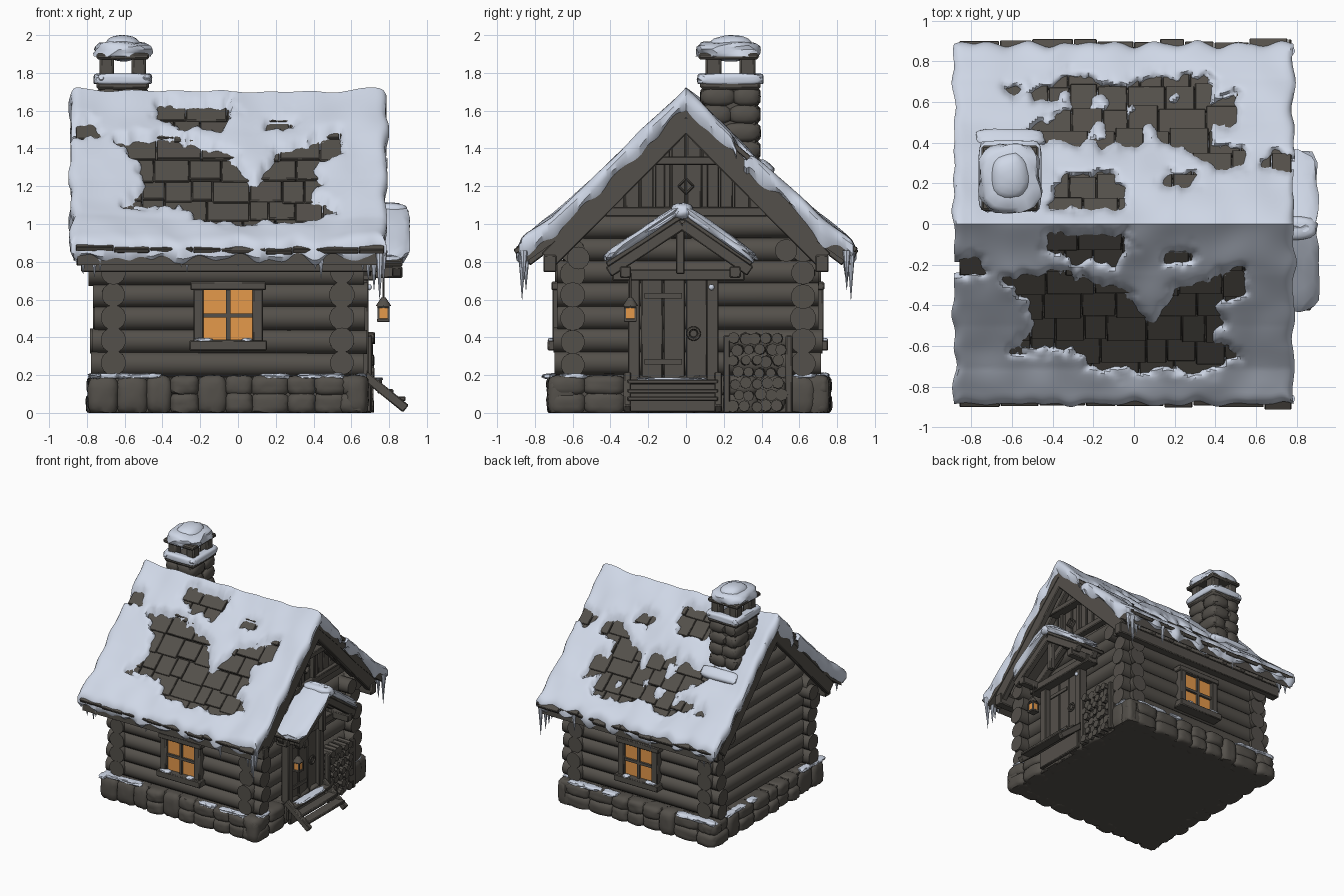
import bpy, bmesh, math, random
from mathutils import Vector, Matrix, noise

if "Cube" in bpy.data.objects:
    bpy.data.objects.remove(bpy.data.objects["Cube"])
random.seed(7)
R = random.uniform

def material(name, col):
    m = bpy.data.materials.new(name)
    m.diffuse_color = (*col, 1)
    m.use_nodes = True
    m.node_tree.nodes["Principled BSDF"].inputs["Base Color"].default_value = m.diffuse_color
    return m
WOOD = material("weathered brown", (0.088, 0.080, 0.069))
SNOW = material("snow", (0.66, 0.72, 0.84))
AMBER = material("amber glow", (0.78, 0.32, 0.07))

def finish(name, bm, mat):
    bmesh.ops.recalc_face_normals(bm, faces=bm.faces[:])
    me = bpy.data.meshes.new(name)
    bm.to_mesh(me); bm.free()
    me.materials.append(mat)
    bpy.context.collection.objects.link(bpy.data.objects.new(name, me))

def box(bm, c, s, ang=0, axis='X', bev=0.006):
    m = Matrix.Translation(c) @ Matrix.Rotation(ang, 4, axis) @ Matrix.Diagonal((*s, 1))
    vs = bmesh.ops.create_cube(bm, size=1, matrix=m)['verts']
    if bev:
        bmesh.ops.bevel(bm, geom=list({e for v in vs for e in v.link_edges}), offset=bev,
                        segments=1, profile=0.5, affect='EDGES')

def beam(bm, x, a, b, w, h, bev=0.006):        # sloping beam in the y-z plane
    dy, dz = b[0] - a[0], b[1] - a[1]
    box(bm, (x, (a[0] + b[0]) / 2, (a[1] + b[1]) / 2), (w, math.hypot(dy, dz), h), math.atan2(dz, dy), 'X', bev)

def cyl(bm, p, q, r1, r2=None, seg=14):
    p, q = Vector(p), Vector(q); d = q - p
    m = Matrix.Translation((p + q) / 2) @ d.to_track_quat('Z', 'Y').to_matrix().to_4x4()
    bmesh.ops.create_cone(bm, cap_ends=True, segments=seg, radius1=r1, radius2=r1 if r2 is None else r2,
                          depth=d.length, matrix=m)

def stone(bm, c, s, ang=0, e=4, zmin=-9, lump=0.08, sub=3):   # lumpy rounded block
    seed = Vector((R(0, 50), R(0, 50), 0)); rot = Matrix.Rotation(ang, 3, 'X')
    for v in bmesh.ops.create_icosphere(bm, subdivisions=sub, radius=1)['verts']:
        n = v.co.normalized()
        p = n / sum(abs(k) ** e for k in n) ** (1 / e) * (1 + lump * noise.noise(n * 2 + seed))
        v.co = Vector(c) + rot @ Vector((p.x * s[0], p.y * s[1], p.z * s[2]))
        v.co.z = max(v.co.z, zmin)

def prism(bm, pts, x0, x1):
    a = [bm.verts.new((x0, *p)) for p in pts]; b = [bm.verts.new((x1, *p)) for p in pts]
    bm.faces.new(a); bm.faces.new(b[::-1])
    for i in range(len(a)):
        j = (i + 1) % len(a); bm.faces.new((a[i], b[i], b[j], a[j]))

PROF = [(0, 1.65), (.25, 1.42), (.5, 1.17), (.71, .98), (.95, .81)]
def roof(y, x=0):
    y = abs(y)
    for (a, za), (b, zb) in zip(PROF, PROF[1:]):
        if y <= b: return za + (zb - za) * (y - a) / (b - a) + 0.025 * x * x
    return PROF[-1][1]

# stone foundation
bm = bmesh.new()
box(bm, (-.055, .018, .095), (1.42, 1.40, .19))
def stone_row(place, a, b):
    t = a
    while t < b - .03:
        w = min(R(.12, .22), b - t); c = t + w / 2
        rows = [(.095, .105)] if R(0, 1) < .4 else [(.05, .06), (.145, .055)]
        for z, h in rows:
            p, along_x = place(c)
            s = (w * .54, .075 + R(-.015, .01), h) if along_x else (.075 + R(-.015, .01), w * .54, h)
            stone(bm, (*p, z), s, zmin=0)
        t += w
for y in (-.655, .69): stone_row(lambda c: ((c, y), True), -.79, .68)
for x in (-.72, .61): stone_row(lambda c: ((x, c), False), -.72, .75)
finish("foundation_stones", bm, WOOD)

# inner core of the house
bm = bmesh.new()
prism(bm, [(-.6, .1), (.62, .1), (.62, 1.02), (0, 1.6), (-.6, 1.02)], -.66, .56)
finish("wall_core", bm, WOOD)

# log walls with crossing ends
bm = bmesh.new()
for k in range(6):
    z = .26 + .12 * k
    for y in (-.6, .62):
        cyl(bm, (-.775 + R(-.02, .02), y, z), (.68 + R(-.02, .01), y, z + R(-.006, .006)), R(.062, .07), R(.062, .07))
for x, n in ((.55, 7), (-.66, 11)):
    for k in range(n):
        z = .265 + .12 * k
        h = .66 if z < .9 else (1.6 - z) * .98 - .05
        e = R(.03, .06) if z < .8 else 0
        cyl(bm, (x, .01 - h - e, z), (x, .01 + h + e, z + R(-.006, .006)), R(.062, .07), R(.062, .07))
for y, z in ((-.57, .82), (.53, .86)): cyl(bm, (-.8, y, z), (.70, y, z), .06)
finish("wall_logs", bm, WOOD)

# roof deck and shingles
bm = bmesh.new()
ys = [-.87, -.71, -.5, -.25, 0, .25, .5, .71, .87]
prism(bm, [(y, roof(y) - .015) for y in ys] + [(y, roof(y) - .085) for y in ys[::-1]], -.85, .765)
finish("roof_deck", bm, WOOD)
bm = bmesh.new()
for s in (-1, 1):
    for k in range(8):
        a, b = k * .11, (k + 1) * .11 + .015
        x = -.86
        while x < .76:
            w = min(R(.1, .24), .775 - x); e = R(-.012, .012); xc = x + w / 2
            beam(bm, xc, (s * a, roof(a, xc) - .015), (s * (b + e), roof(b + e, xc) + R(-.004, .005)), w - .004, .028, .004)
            x += w
finish("roof_shingles", bm, WOOD)

# roof trim, bargeboards and eave beams
bm = bmesh.new()
for s in (-1, 1):
    for x in (.735, -.83): beam(bm, x, (0, 1.545), (s * .73, .81), .05, .10)
    box(bm, (-.03, s * .72, .79), (1.6, .07, .09))
    beam(bm, .66, (s * .02, 1.5), (s * .66, .88), .05, .06)
    for i in range(9): beam(bm, -.76 + i * .18, (s * .6, .98), (s * .84, .80), .05, .05)
cyl(bm, (-.85, 0, 1.52), (.76, 0, 1.52), .04)
finish("roof_trim", bm, WOOD)

# right gable boards
bm = bmesh.new()
y = -.42
while y < .42:
    w = R(.07, .1); c = y + w / 2; top = min(1.5, roof(abs(c) + w / 2) - .08)
    if top > 1.07: box(bm, (.605 + R(0, .012), c, (1.04 + top) / 2), (.03, w - .006, top - 1.04))
    y += w
box(bm, (.63, 0, 1.065), (.06, .86, .05)); box(bm, (.67, 0, 1.335), (.08, .36, .045))
for s in (-1, 1): box(bm, (.63, s * .10, 1.2), (.05, .035, .25))
for i in range(4):
    a = math.pi / 4 + i * math.pi / 2
    box(bm, (.635, .028 * math.cos(a), 1.2 + .028 * math.sin(a)), (.03, .012, .065), a)
finish("gable_boards", bm, WOOD)

# roof snow with bare patches
HOLES = [
    [(-.42, -.06), (-.05, -.06), (-.03, -.12), (-.1, -.18), (-.3, -.18), (-.42, -.12)],
    [(.16, -.15), (.28, -.14), (.28, -.18), (.17, -.18)],
    [(-.95, -.16), (-.77, -.17), (-.74, -.24), (-.95, -.26)],
    [(-.63, -.27), (-.4, -.24), (-.24, -.26), (-.22, -.31), (-.1, -.3), (-.02, -.37), (.05, -.48), (.11, -.5), (.17, -.4),
     (.2, -.33), (.36, -.28), (.53, -.22), (.53, -.33), (.38, -.4), (.43, -.5), (.37, -.58), (.5, -.64), (.4, -.71), (-.18, -.71),
     (-.3, -.6), (-.6, -.62), (-.48, -.5), (-.52, -.38)],
    [(-.4, .08), (-.06, .08), (-.05, .17), (-.12, .25), (-.36, .23)],
    [(.15, .19), (.28, .18), (.3, .24), (.17, .24)],
    [(.64, .3), (.95, .2), (.95, .27), (.7, .36)],
    [(-.62, .66), (-.4, .67), (-.34, .73), (-.05, .66), (.05, .71), (.36, .72), (.38, .6), (.5, .63), (.5, .5), (.37, .5), (.38, .38),
     (.53, .36), (.53, .28), (.4, .28), (.28, .37), (.15, .4), (.08, .5), (0, .38), (-.2, .4), (-.55, .42), (-.42, .5), (-.28, .58)],
]
SPOTS = [(-.17, .46, .05), (-.17, .6, .045), (-.02, .56, .03), (.2, .62, .03), (-.34, .63, .03)]
def hole_distance(x, y):
    best = 9
    for P in HOLES:
        d, inside = 9, False
        for (ax, ay), (bx, by) in zip(P, P[1:] + P[:1]):
            ex, ey = bx - ax, by - ay
            t = max(0, min(1, ((x - ax) * ex + (y - ay) * ey) / (ex * ex + ey * ey)))
            d = min(d, math.hypot(x - ax - t * ex, y - ay - t * ey))
            if (ay > y) != (by > y) and x < ax + (y - ay) / ey * ex: inside = not inside
        best = min(best, -d if inside else d)
    for sx, sy, r in SPOTS: best = max(best, r - math.hypot(x - sx, y - sy))
    return best
bm = bmesh.new()
NX, NY = 124, 132
DROP = {0: (0, 0), 1: (.045, .0), 2: (.085, .025)}
grid, low = [], []
for i in range(-2, NX + 3):
    col, lc = [], []
    for j in range(-2, NY + 3):
        ci, cj = min(max(i, 0), NX), min(max(j, 0), NY)
        u, v = ci / NX * 2 - 1, cj / NY * 2 - 1
        drop, pull = DROP[max(abs(i - ci), abs(j - cj))]
        x = -.05 + .835 * u * (1 + .03 * noise.noise(Vector((v * 7, 3, u)))) - pull * (u if abs(u) == 1 else 0)
        y = .885 * v * (1 + .035 * noise.noise(Vector((u * 8, v, 9)))) - pull * (v if abs(v) == 1 else 0)
        sd = hole_distance(x, y) + .035 * noise.noise(Vector((x * 16, y * 16, 0))) + .012 * noise.noise(Vector((x * 40, y * 40, 4)))
        h = (.05 + .025 * noise.noise(Vector((x * 5, y * 5, 2)))) * math.tanh(sd / .022)
        edge = min(1, min((1 - abs(u)) * .83, (1 - abs(v)) * .89) / .05)
        if h > 0: h *= .35 + .65 * math.sqrt(edge * (2 - edge))
        drop *= 1 + .7 * noise.noise(Vector((x * 9, y * 9, 5)))
        col.append(bm.verts.new((x, y, roof(y, x) + h - drop))); lc.append(h < -.028)
    grid.append(col); low.append(lc)
for i in range(NX + 4):
    for j in range(NY + 4):
        q = ((i, j), (i + 1, j), (i + 1, j + 1), (i, j + 1))
        if not all(low[a][b] for a, b in q): bm.faces.new([grid[a][b] for a, b in q])
bmesh.ops.delete(bm, geom=[v for v in bm.verts if not v.link_faces], context='VERTS')
finish("roof_snow", bm, SNOW)

# icicles along the eaves and corners
bm = bmesh.new()
for s in (-1, 1):
    for x, l in ((-.82, .1), (-.76, .12), (-.73, .08), (-.3, .06), (-.27, .09), (.0, .05), (.41, .07), (.44, .13), (.66, .08),
                 (.69, .14), (.72, .2), (.75, .26), (.77, .15)):
        y = s * (.86 + R(-.02, .015))
        cyl(bm, (x, y, .86), (x, y, .82 - l * .85), .022, .001, 8)
finish("icicles", bm, SNOW)

# chimney
bm = bmesh.new()
CX, CY = -.61, .235
box(bm, (CX, CY, 1.42), (.22, .27, .6))
for k in range(6):
    z = 1.2 + k * .095
    for s in (-1, 1):
        t = R(-.03, .03)
        for a, b in ((-.12, t), (t, .12)): stone(bm, (CX + (a + b) / 2, CY + s * .12, z), ((b - a) * .54, .04, .05), sub=2)
        t = R(-.04, .04)
        for a, b in ((-.15, t), (t, .15)): stone(bm, (CX + s * .1, CY + (a + b) / 2, z), (.035, (b - a) * .54, .05), sub=2)
box(bm, (CX, CY, 1.735), (.28, .32, .05), bev=.015)
for sx in (-1, 1):
    for sy in (-1, 1): box(bm, (CX + sx * .085, CY + sy * .09, 1.815), (.075, .085, .15), bev=.012)
box(bm, (CX, CY - .01, 1.888), (.28, .32, .035), bev=.01)
finish("chimney", bm, WOOD)
bm = bmesh.new()
stone(bm, (CX, CY - .01, 1.905), (.145, .165, .06), e=4, zmin=1.888, lump=.15)
stone(bm, (CX, CY, 1.93), (.1, .12, .07), e=2.3)
for s in (-1, 1):
    stone(bm, (CX + s * .12, CY, 1.765), (.035, .17, .032), zmin=1.74)
    stone(bm, (CX, CY + s * .14, 1.765), (.145, .035, .032), zmin=1.74)
stone(bm, (CX, CY + .18, roof(.41) + .03), (.17, .05, .04), -.7)
finish("chimney_snow", bm, SNOW)

# windows front and back
frame, glass, sill = bmesh.new(), bmesh.new(), bmesh.new()
WX = -.052
for s, y in ((-1, -.672), (1, .692)):
    box(glass, (WX, y, .52), (.26, .008, .27), bev=0)
    for sx in (-1, 1): box(frame, (WX + sx * .157, y, .51), (.055, .07, .32))
    box(frame, (WX, y, .672), (.40, .08, .045)); box(frame, (WX, y + s * .01, .357), (.41, .10, .055))
    box(frame, (WX, y + s * .01, .52), (.022, .025, .27), bev=0); box(frame, (WX, y + s * .01, .515), (.26, .025, .022), bev=0)
    for sx, w in ((-.13, .05), (.1, .03)): stone(sill, (WX + sx, y + s * .035, .386), (w, .025, .01), sub=2)
finish("window_frames", frame, WOOD); finish("window_glass", glass, AMBER); finish("sill_snow", sill, SNOW)

# snow lying on the foundation ledge
bm = bmesh.new()
for a in (-.7, -.6, -.5, .2, .38, .5):
    stone(bm, (a, -.69, .195), (R(.05, .09), .03, .014), lump=.3)
    stone(bm, (a, .72, .195), (R(.06, .1), .035, .016), lump=.3)
    stone(bm, (-.755, a, .195), (.03, R(.05, .09), .014), lump=.3)
for y, w in ((-.6, .07), (.63, .06)): stone(bm, (.65, y, .195), (.03, w, .013), lump=.3)
stone(bm, (.73, -.08, .18), (.035, .17, .008), lump=.3)
finish("ledge_snow", bm, SNOW)

# door with frame, hinges and ring handle
bm = bmesh.new()
for i in range(3): box(bm, (.635, -.18 + i * .118, .44), (.04, .114, .54))
for y in (-.275, .14): box(bm, (.655, y, .38), (.07, .065, .68))
box(bm, (.68, -.04, .73), (.10, .70, .06))
for z in (.27, .62): box(bm, (.658, -.12, z), (.012, .2, .028), bev=0)
for i in range(12):
    a, b = i * math.pi / 6, (i + 1) * math.pi / 6
    cyl(bm, (.668, .04 + .03 * math.cos(a), .42 + .03 * math.sin(a)), (.668, .04 + .03 * math.cos(b), .42 + .03 * math.sin(b)), .009, seg=6)
cyl(bm, (.65, .04, .42), (.668, .04, .42), .018)
finish("door", bm, WOOD)
bm = bmesh.new()
stone(bm, (.695, .135, .665), (.014, .016, .016), e=2, sub=2)
finish("door_knob", bm, SNOW)

# porch roof, braces and its snow
bm, sn = bmesh.new(), bmesh.new()
for end in ((-.42, .785), (.35, .79)):
    beam(bm, .735, (-.02, 1.045), end, .27, .03)
    k = end[0] / abs(end[0])
    for x in (.84, .68): beam(bm, x, (-.02, 1.0), (end[0] - k * .01, end[1] - .04), .05, .06)
    box(bm, (.73, k * .29 - .03, .745), (.28, .06, .06))
    my, mz = (-.02 + end[0]) / 2, (1.06 + end[1] + .02) / 2
    stone(sn, (.77, my + k * .002, mz + .02), (.135, .245, .03), math.atan2(end[1] - 1.05, end[0] + .02), e=4, lump=.2)
box(bm, (.81, -.03, .87), (.05, .045, .27))
stone(sn, (.77, -.02, 1.065), (.13, .06, .045), e=3)
finish("porch", bm, WOOD); finish("porch_snow", sn, SNOW)

# hanging lantern
bm, gl = bmesh.new(), bmesh.new()
LX, LY = .77, -.295
cyl(bm, (LX, LY, .61), (LX, LY, .74), .006, seg=6)
cyl(bm, (LX, LY, .565), (LX, LY, .61), .042, .012, 8)
box(bm, (LX, LY, .49), (.066, .066, .018), bev=.003); box(bm, (LX, LY, .56), (.066, .066, .012), bev=.003)
for a in (-1, 1):
    for b in (-1, 1): box(bm, (LX + a * .027, LY + b * .027, .525), (.01, .01, .07), bev=0)
box(gl, (LX, LY, .527), (.052, .052, .056), bev=0)
finish("lantern_frame", bm, WOOD); finish("lantern_glow", gl, AMBER)

# entrance steps
bm = bmesh.new()
for y in (-.31, .17): box(bm, (.78, y, .11), (.28, .04, .05), math.atan2(.17, .21), 'Y')
for x, z in ((.72, .165), (.78, .115), (.845, .075)): box(bm, (x, -.07, z), (.085, .48, .025))
box(bm, (.69, -.07, .08), (.03, .46, .15))
finish("steps", bm, WOOD)

# firewood stack
bm = bmesh.new()
for r in range(7):
    for c in range(5):
        cyl(bm, (.58, .255 + c * .058 + (r % 2) * .022, .035 + r * .06), (R(.695, .725), .255 + c * .058 + (r % 2) * .022 + R(-.008, .008),
            .035 + r * .06 + R(-.006, .006)), R(.026, .034), seg=8)
for y in (.215, .545): box(bm, (.69, y, .205), (.04, .035, .41))
finish("firewood", bm, WOOD)

# smooth rounded parts, keep hard edges
for o in bpy.data.objects: o.select_set(True)
bpy.context.view_layer.objects.active = bpy.data.objects["roof_snow"]
bpy.ops.object.shade_smooth_by_angle(angle=math.radians(40))
